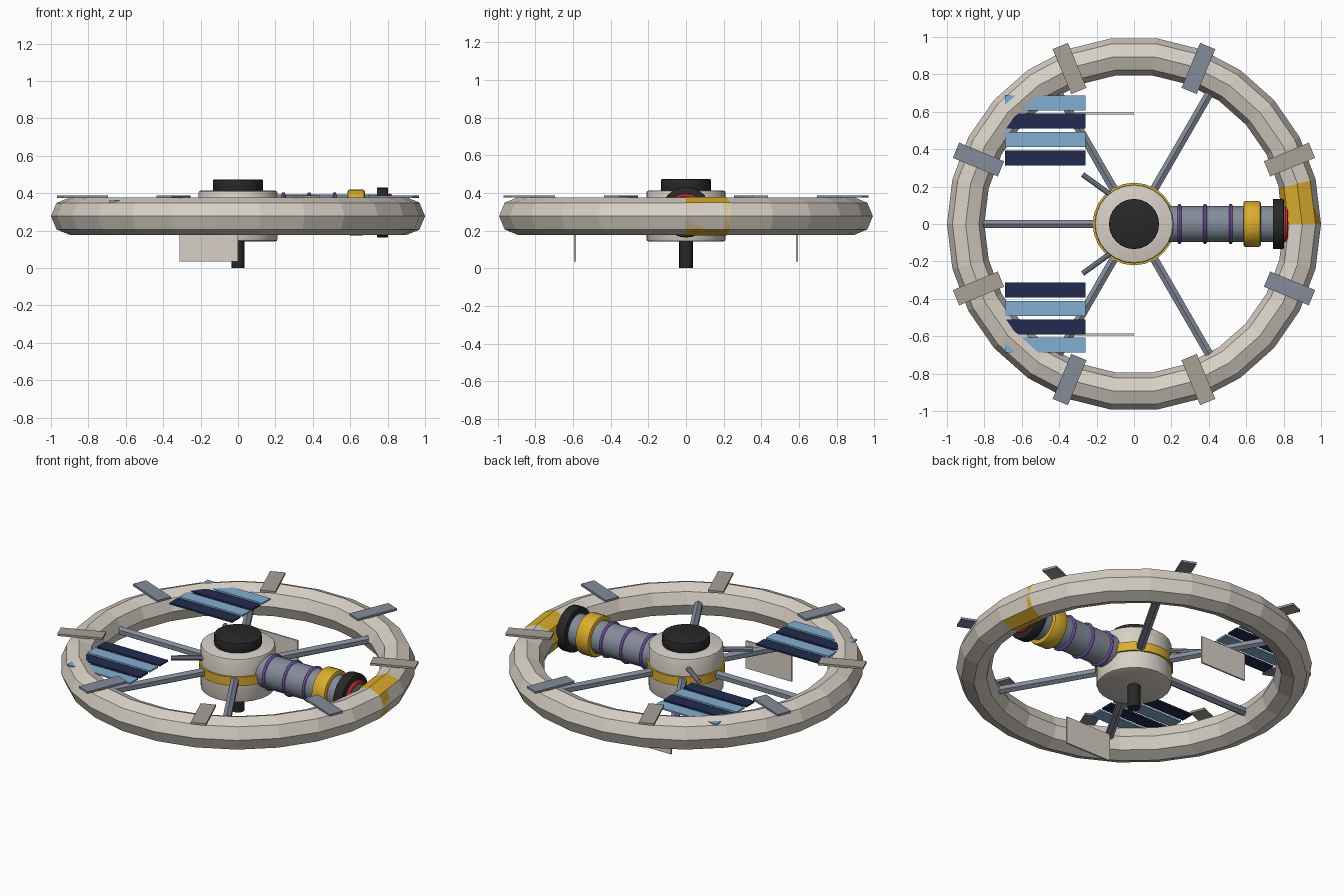
import bpy, bmesh, math
from mathutils import Matrix, Vector

if "Cube" in bpy.data.objects:
    bpy.data.objects.remove(bpy.data.objects["Cube"])


def material(name, rgb):
    m = bpy.data.materials.new(name)
    lin = [(c / 255 / 12.92) if c < 11 else ((c / 255 + 0.055) / 1.055) ** 2.4 for c in rgb]
    m.diffuse_color = (*lin, 1)
    m.use_nodes = True
    m.node_tree.nodes["Principled BSDF"].inputs["Base Color"].default_value = m.diffuse_color
    return m


BEIGE = material("beige", (216, 208, 198))
WARM = material("warm_grey", (168, 161, 150))
STEEL = material("steel_blue_grey", (132, 140, 154))
GOLD = material("gold", (220, 174, 46))
BLACK = material("black", (40, 40, 40))
PURPLE = material("purple", (146, 106, 206))
RED = material("red", (214, 50, 62))
NAVY = material("navy", (33, 43, 78))
SKY = material("light_blue", (130, 174, 208))

MID = 0.277      # ring plane height
TUBE_Z = 0.297   # docking tube height


def add(name, bm, mats, smooth=False):
    bmesh.ops.recalc_face_normals(bm, faces=bm.faces[:])
    me = bpy.data.meshes.new(name)
    bm.to_mesh(me)
    bm.free()
    ob = bpy.data.objects.new(name, me)
    bpy.context.collection.objects.link(ob)
    for m in (mats if isinstance(mats, list) else [mats]):
        me.materials.append(m)
    if smooth:
        bpy.context.view_layer.objects.active = ob
        ob.select_set(True)
        bpy.ops.object.shade_smooth_by_angle(angle=math.radians(35))
        ob.select_set(False)
    return ob


def box(name, center, size, mat, rot=0):
    bm = bmesh.new()
    bmesh.ops.create_cube(bm, size=1)
    bm.transform(Matrix.Translation(center) @ Matrix.Rotation(rot, 4, 'Z') @ Matrix.Diagonal((*size, 1)))
    return add(name, bm, mat)


def drum(name, a, b, r, mat, n=24, bevel=0.0, smooth=True):
    """Capped cylinder from point a to point b, with optional rim bevel."""
    a, b = Vector(a), Vector(b)
    d = b - a
    bm = bmesh.new()
    bmesh.ops.create_cone(bm, cap_ends=True, segments=n, radius1=r, radius2=r, depth=d.length)
    if bevel:
        rims = [e for e in bm.edges if abs(e.verts[0].co.z - e.verts[1].co.z) < 1e-5]
        bmesh.ops.bevel(bm, geom=rims, offset=bevel, segments=2, affect='EDGES', profile=0.5)
    bm.transform(Matrix.Translation((a + b) / 2) @ d.to_track_quat('Z', 'Y').to_matrix().to_4x4())
    return add(name, bm, mat, smooth)


def torus(name, R, r, n, k, mat, xform, smooth=False):
    bm = bmesh.new()
    vs = []
    for i in range(n):
        t = 2 * math.pi * i / n
        vs.append([])
        for j in range(k):
            p = 2 * math.pi * j / k
            q = R + r * math.cos(p)
            vs[i].append(bm.verts.new((q * math.cos(t), q * math.sin(t), r * math.sin(p))))
    for i in range(n):
        for j in range(k):
            i2, j2 = (i + 1) % n, (j + 1) % k
            bm.faces.new((vs[i][j], vs[i2][j], vs[i2][j2], vs[i][j2]))
    bm.transform(xform)
    return add(name, bm, mat, smooth)


# habitat ring: 26 flat segments, octagonal section
torus("habitat_ring", 0.9, 0.1, 26, 8, BEIGE, Matrix.Translation((0, 0, MID)))

# gold sleeve over one ring segment, with a bare window on its outer side
bm = bmesh.new()
step = 2 * math.pi / 26
A, B = Vector((1, 0, 0)), Vector((math.cos(step), math.sin(step), 0))
rows = []
for f in (0.0, 0.38, 0.88, 1.0):
    u = A.lerp(B, f)
    rows.append([bm.verts.new(u * (0.9 + 0.102 * math.cos(j * math.pi / 4) - 0.002)
                              + Vector((0, 0, MID + 0.102 * math.sin(j * math.pi / 4)))) for j in range(8)])
for i in range(3):
    for j in range(8):
        f = bm.faces.new((rows[i][j], rows[i + 1][j], rows[i + 1][(j + 1) % 8], rows[i][(j + 1) % 8]))
        f.material_index = 1 if i == 1 and j in (0, 7) else 0
add("ring_sleeve", bm, [GOLD, BEIGE])

# central hub, gold belt, top cap and lower mast
drum("hub", (0, 0, 0.142), (0, 0, 0.413), 0.211, BEIGE, bevel=0.012)
drum("hub_belt", (0, 0, 0.25), (0, 0, 0.305), 0.221, GOLD)
drum("hub_cap", (0, 0, 0.41), (0, 0, 0.473), 0.134, BLACK, bevel=0.006)
drum("lower_mast", (0, 0, 0), (0, 0, 0.15), 0.036, BLACK, n=16)

# six spokes
for i in range(6):
    c, s = math.cos(i * math.pi / 3), math.sin(i * math.pi / 3)
    drum("spoke", (0.18 * c, 0.18 * s, MID), (0.84 * c, 0.84 * s, MID), 0.026, STEEL, n=6, smooth=False)


# docking tube along +x
def along_x(name, x0, x1, r, mat, bevel=0.0):
    drum(name, (x0, 0, TUBE_Z), (x1, 0, TUBE_Z), r, mat, bevel=bevel)


along_x("docking_tube", 0.15, 0.76, 0.097, STEEL)
along_x("tube_collar", 0.585, 0.678, 0.123, GOLD, 0.012)
along_x("tube_end_ring", 0.742, 0.802, 0.134, BLACK, 0.006)
along_x("tube_port", 0.79, 0.815, 0.08, STEEL)
TURN = Matrix.Rotation(math.pi / 2, 4, 'Y')
for x in (0.243, 0.38, 0.517):
    torus("tube_hoop", 0.098, 0.01, 24, 8, PURPLE, Matrix.Translation((x, 0, TUBE_Z)) @ TURN, True)
torus("port_seal", 0.088, 0.013, 24, 8, RED, Matrix.Translation((0.811, 0, TUBE_Z)) @ TURN, True)

# solar strips, radiator plates and stub rods, mirrored across y
for s in (-1, 1):
    for i in range(4):
        box("solar_strip", (-0.475, s * (0.354 + 0.098 * i), 0.355), (0.43, 0.08, 0.01), (NAVY, SKY)[i % 2])
    box("radiator_plate", (-0.157, s * 0.59, 0.12), (0.314, 0.01, 0.17), BEIGE)
    drum("stub_rod", (-0.13, s * 0.16, 0.35), (-0.275, s * 0.265, 0.35), 0.015, STEEL, n=10)

# eight clamp bars across the ring top, alternating colours
for i in range(8):
    t = math.radians(22.5 + 45 * i)
    box("ring_clamp", (0.9 * math.cos(t), 0.9 * math.sin(t), 0.381), (0.26, 0.088, 0.013),
        (WARM, STEEL)[i % 2], t)
